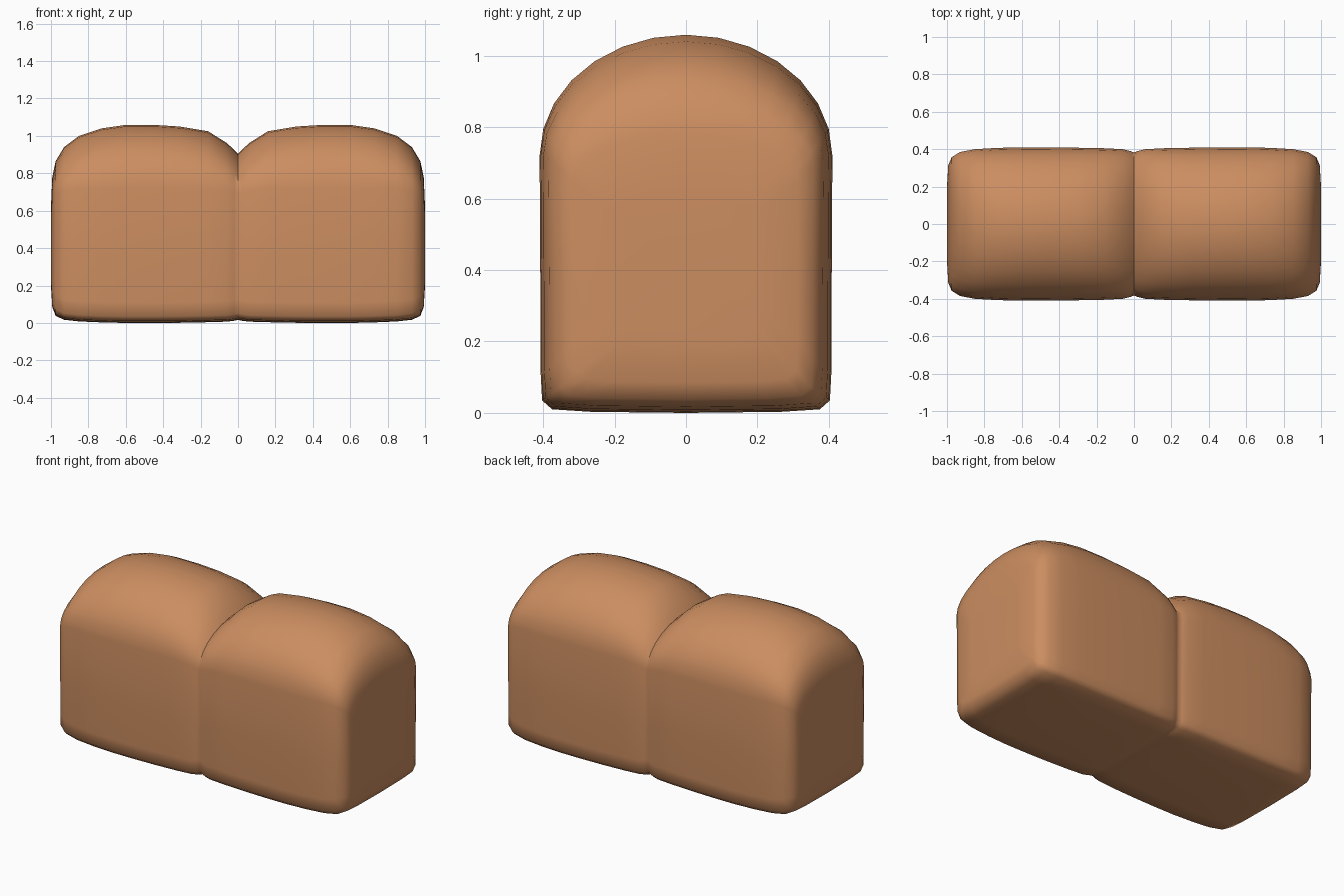
import bpy, bmesh, math

if "Cube" in bpy.data.objects:
    bpy.data.objects.remove(bpy.data.objects["Cube"])

# Crust colour
crust = bpy.data.materials.new("bread_crust")
crust.diffuse_color = (0.60, 0.268, 0.118, 1.0)
crust.use_nodes = True
crust.node_tree.nodes["Principled BSDF"].inputs["Base Color"].default_value = crust.diffuse_color

# One lobe of the loaf: x, half width, bottom z, shoulder z, top z
HALF = [
    (0.00, 0.383, 0.016, 0.69, 0.905),
    (0.02, 0.390, 0.012, 0.70, 0.925),
    (0.06, 0.400, 0.007, 0.71, 0.962),
    (0.16, 0.405, 0.004, 0.72, 1.025),
    (0.31, 0.408, 0.001, 0.72, 1.050),
    (0.45, 0.410, 0.000, 0.72, 1.059),
    (0.60, 0.410, 0.000, 0.72, 1.059),
    (0.73, 0.407, 0.003, 0.72, 1.040),
    (0.85, 0.400, 0.008, 0.72, 1.000),
    (0.93, 0.385, 0.017, 0.71, 0.940),
    (0.975, 0.357, 0.038, 0.69, 0.865),
    (0.993, 0.315, 0.085, 0.65, 0.780),
    (1.00, 0.200, 0.200, 0.55, 0.620),
]


def section(w, zb, zs, zt, steps=7):
    """Loaf outline in (y, z): rounded base, straight walls, elliptical crown."""
    right = [(w * 0.65, zb + 0.003), (w - 0.035, zb + 0.010),
             (w - 0.007, zb + 0.035), (w - 0.003, zb + 0.11),
             (w - 0.002, (zb + zs) / 2)]
    for i in range(steps):
        a = math.pi / 2 * i / steps
        right.append((w * math.cos(a), zs + (zt - zs) * math.sin(a)))
    left = [(-y, z) for y, z in reversed(right)]
    return [(0, zb)] + right + [(0, zt)] + left


# Loft the sections along x, mirrored about the central groove
stations = [(-s[0],) + s[1:] for s in reversed(HALF[1:])] + HALF
bm = bmesh.new()
rings = [[bm.verts.new((x, y, z)) for y, z in section(*dims)]
         for x, *dims in stations]
for a, b in zip(rings, rings[1:]):
    n = len(a)
    for i in range(n):
        j = (i + 1) % n
        bm.faces.new((a[i], a[j], b[j], b[i]))
bm.faces.new(rings[0])
bm.faces.new(rings[-1])
bmesh.ops.recalc_face_normals(bm, faces=bm.faces)

mesh = bpy.data.meshes.new("bread_loaf")
bm.to_mesh(mesh)
bm.free()
mesh.materials.append(crust)
loaf = bpy.data.objects.new("bread_loaf", mesh)
bpy.context.collection.objects.link(loaf)

# Smooth crust with a sharp groove between the lobes
bpy.context.view_layer.objects.active = loaf
loaf.select_set(True)
bpy.ops.object.shade_smooth_by_angle(angle=math.radians(60))
